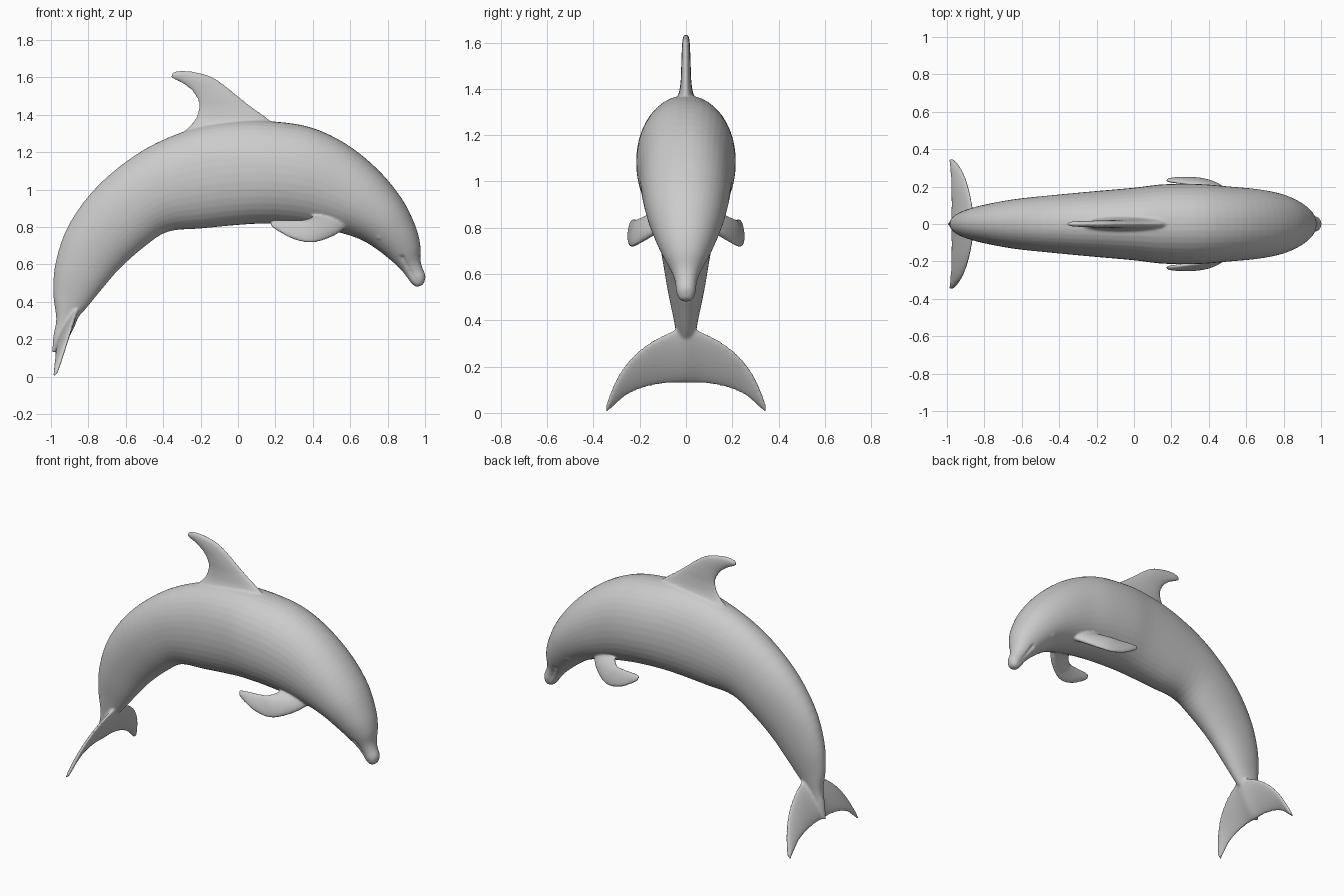
import bpy, bmesh, math
from mathutils import Vector

if "Cube" in bpy.data.objects:
    bpy.data.objects.remove(bpy.data.objects["Cube"])


def smooth_sections(secs, steps):
    """Catmull-Rom interpolation through (edge_a, edge_b, half_thickness) sections."""
    flat = [Vector([*a, *b, *w]) for a, b, w in secs]
    flat = [flat[0] * 2 - flat[1]] + flat + [flat[-1] * 2 - flat[-2]]
    out = []
    for i in range(1, len(flat) - 2):
        p0, p1, p2, p3 = flat[i - 1:i + 3]
        for k in range(steps):
            t = k / steps
            out.append((p1 * 2 + (p2 - p0) * t + (p0 * 2 - p1 * 5 + p2 * 4 - p3) * t * t
                        + (p1 * 3 - p0 - p2 * 3 + p3) * t ** 3) * 0.5)
    return out + [flat[-2]]


def loft(name, secs, steps=4, n=40, power=1.0, groove_from=None):
    """Skin elliptical rings spanned by each section's two edges and thickness."""
    bm = bmesh.new()
    rings = []
    for j, v in enumerate(smooth_sections(secs, steps)):
        a, b, w = Vector(v[0:3]), Vector(v[3:6]), Vector(v[6:9])
        c, h = (a + b) / 2, (a - b) / 2
        ring = []
        for k in range(n):
            t = 2 * math.pi * k / n
            co, si = math.cos(t), math.sin(t)
            co = math.copysign(abs(co) ** power, co)
            si = math.copysign(abs(si) ** power, si)
            # mouth line pressed into the sides of the beak
            if groove_from and j / steps > groove_from and k in (n // 4 + 2, n - n // 4 - 2):
                co, si = co * 0.78, si * 0.78
            ring.append(bm.verts.new(c + h * co + w * si))
        rings.append(ring)
    for r, s in zip(rings, rings[1:]):
        for k in range(n):
            bm.faces.new((r[k], r[(k + 1) % n], s[(k + 1) % n], s[k]))
    bm.faces.new(rings[0])
    bm.faces.new(rings[-1])
    bmesh.ops.recalc_face_normals(bm, faces=bm.faces)
    me = bpy.data.meshes.new(name)
    bm.to_mesh(me)
    bm.free()
    ob = bpy.data.objects.new(name, me)
    bpy.context.collection.objects.link(ob)
    return ob


# body: back x, z, belly x, z, half width, from tail to beak
body = [
    (-.995, .13, -.97, .13, .01), (-.987, .22, -.935, .21, .024),
    (-.972, .31, -.89, .28, .036), (-.988, .45, -.82, .355, .052),
    (-.973, .62, -.73, .465, .08), (-.90, .82, -.63, .58, .106),
    (-.74, 1.03, -.50, .695, .134), (-.50, 1.215, -.375, .775, .154),
    (-.23, 1.33, -.20, .792, .175), (0, 1.368, 0, .811, .194),
    (.17, 1.366, .14, .818, .212), (.385, 1.334, .30, .810, .214),
    (.58, 1.243, .45, .788, .20), (.75, 1.105, .57, .763, .186),
    (.877, .95, .67, .726, .162), (.947, .81, .75, .675, .127),
    (.974, .71, .815, .624, .092), (.975, .63, .865, .578, .06),
    (.985, .585, .895, .543, .047), (1.002, .54, .925, .501, .041),
    (.994, .50, .95, .482, .028), (.98, .486, .965, .482, .012)]
parts = [loft("body", [((tx, 0, tz), (bx, 0, bz), (0, w, 0)) for tx, tz, bx, bz, w in body],
              power=.95, groove_from=16)]

# dorsal fin: leading x, z, trailing x, z, half thickness
fin = [
    (.21, 1.33, -.34, 1.26, .07), (.155, 1.383, -.24, 1.36, .034),
    (.07, 1.445, -.211, 1.425, .023), (0, 1.50, -.212, 1.47, .021),
    (-.07, 1.557, -.235, 1.515, .019), (-.14, 1.603, -.27, 1.55, .018),
    (-.22, 1.627, -.31, 1.575, .016), (-.30, 1.636, -.342, 1.59, .014),
    (-.346, 1.628, -.36, 1.602, .010)]
parts.append(loft("dorsal_fin", [((ax, 0, az), (bx, 0, bz), (0, w, 0))
                                 for ax, az, bx, bz, w in fin]))

# tail flukes: y, leading z, trailing z, half thickness
fluke = [
    (0, .40, .13, .03), (.045, .362, .13, .023), (.08, .343, .128, .019),
    (.12, .325, .123, .017), (.18, .287, .11, .015), (.24, .233, .085, .013),
    (.29, .165, .05, .012), (.325, .09, .018, .011), (.346, .03, .0, .009)]
span = [(-y, a, b, w) for y, a, b, w in fluke[:0:-1]] + fluke
parts.append(loft("tail_flukes", [((-.975 + .32 * a, y, a), (-.985 + .1 * b, y, b),
                                   (w, 0, -.3 * w)) for y, a, b, w in span]))

# flippers: leading point, trailing point, half thickness
flipper = [
    ((.58, .10, .80), (.42, .12, .87), .04), ((.53, .155, .762), (.385, .175, .848), .03),
    ((.45, .21, .727), (.345, .205, .838), .022), ((.38, .236, .716), (.30, .213, .836), .018),
    ((.30, .246, .733), (.25, .22, .838), .015), ((.23, .246, .768), (.205, .225, .839), .012),
    ((.18, .239, .80), (.17, .232, .832), .009)]
for side, s in (("left", -1), ("right", 1)):
    parts.append(loft(side + "_flipper", [
        ((a[0], s * a[1], a[2]), (b[0], s * b[1], b[2]), (.1 * w, s * w, .2 * w))
        for a, b, w in flipper]))
    # eyes
    bpy.ops.mesh.primitive_uv_sphere_add(segments=20, ring_count=12, radius=.018,
                                         location=(.755, s * .113, .75))
    parts.append(bpy.context.object)

# fuse all parts into one skin with soft fillets where the fins meet the body
bpy.ops.object.select_all(action='DESELECT')
for p in parts:
    p.select_set(True)
bpy.context.view_layer.objects.active = parts[0]
bpy.ops.object.join()
skin = bpy.context.object
skin.name = "dolphin_body"
remesh = skin.modifiers.new("fuse", 'REMESH')
remesh.mode = 'VOXEL'
remesh.voxel_size = .007
remesh.use_smooth_shade = True
soften = skin.modifiers.new("soften", 'SMOOTH')
soften.factor = .5
soften.iterations = 6
